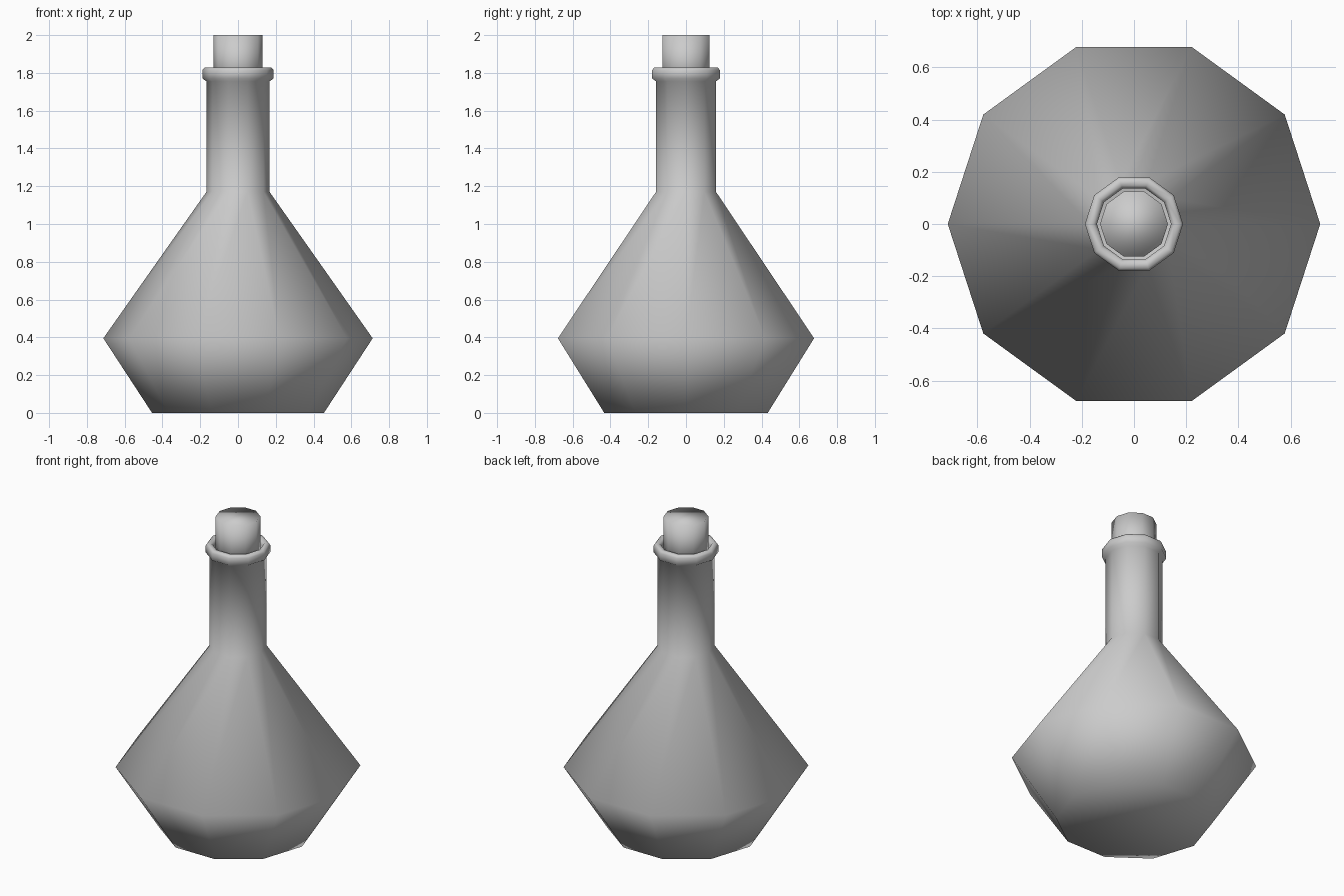
import bpy, bmesh
from math import cos, sin, tau

if "Cube" in bpy.data.objects:
    bpy.data.objects.remove(bpy.data.objects["Cube"])

SIDES = 10


def lathe(name, profile, cap_top):
    """Revolve (radius, z) points into a smooth ten-sided solid."""
    bm = bmesh.new()
    rings = [[bm.verts.new((r * cos(tau * i / SIDES), r * sin(tau * i / SIDES), z))
              for i in range(SIDES)] for r, z in profile]
    for low, high in zip(rings, rings[1:]):
        for i in range(SIDES):
            j = (i + 1) % SIDES
            bm.faces.new((low[i], low[j], high[j], high[i]))
    bm.faces.new(rings[0][::-1])
    if cap_top:
        bm.faces.new(rings[-1])
    for face in bm.faces:
        face.smooth = True
    mesh = bpy.data.meshes.new(name)
    bm.to_mesh(mesh)
    bm.free()
    obj = bpy.data.objects.new(name, mesh)
    bpy.context.collection.objects.link(obj)
    return obj


# Flask: base, shoulder, neck and bevelled lip turning inward to the cork
lathe("flask", [(0.455, 0), (0.713, 0.395), (0.167, 1.17), (0.167, 1.755),
                (0.188, 1.77), (0.188, 1.815), (0.178, 1.828),
                (0.155, 1.828), (0.142, 1.81), (0.142, 1.72)], False)

# Cork: plain stopper set into the neck
lathe("cork", [(0.13, 1.72), (0.13, 2.0)], True)
